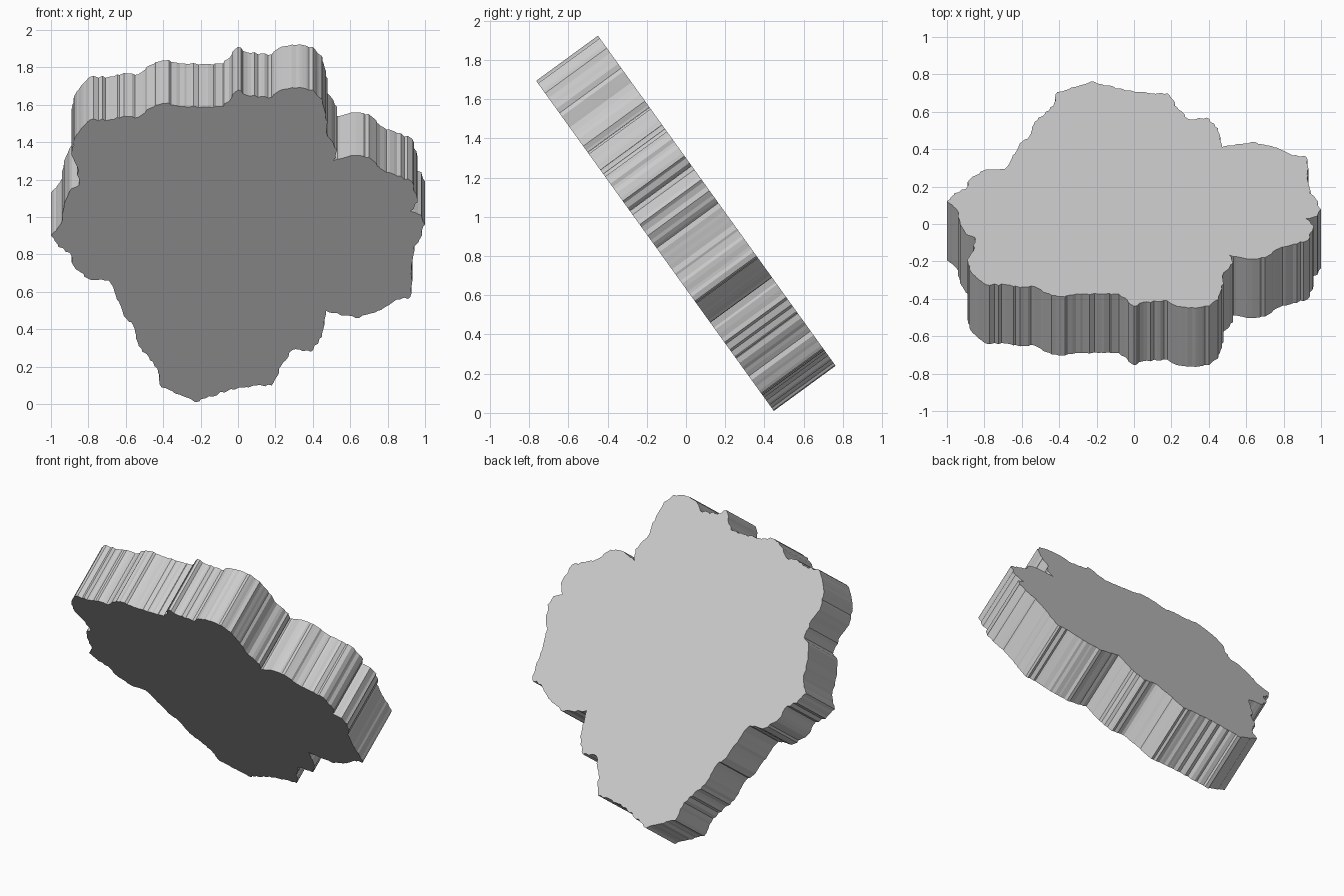
import bpy
import bmesh
import random
from mathutils import Vector

random.seed(4)

default_cube = bpy.data.objects.get("Cube")
if default_cube:
    bpy.data.objects.remove(default_cube, do_unlink=True)

# Main corners of the ragged outline, as (x, height) on the lower face
corners = [
    (-.23, .01), (-.31, .05), (-.41, .09), (-.43, .19), (-.53, .31), (-.56, .42),
    (-.61, .47), (-.66, .6), (-.69, .66), (-.8, .67), (-.88, .74), (-.9, .81),
    (-.96, .84), (-1, .9), (-.94, .98), (-.93, 1.07), (-.9, 1.14), (-.85, 1.17),
    (-.86, 1.27), (-.89, 1.33), (-.88, 1.4), (-.84, 1.47), (-.79, 1.52), (-.69, 1.52),
    (-.61, 1.54), (-.55, 1.53), (-.44, 1.6), (-.37, 1.61), (-.31, 1.59), (-.08, 1.59),
    (0, 1.68), (.05, 1.65), (.18, 1.64), (.23, 1.68), (.31, 1.69), (.4, 1.68),
    (.45, 1.63), (.47, 1.55), (.48, 1.43), (.53, 1.36), (.51, 1.3), (.63, 1.33),
    (.7, 1.32), (.76, 1.26), (.85, 1.22), (.93, 1.19), (.96, 1.08), (.92, 1.03),
    (.98, 1.01), (1, .96), (.97, .88), (.94, .84), (.93, .75), (.93, .64), (.92, .57),
    (.85, .56), (.75, .5), (.63, .46), (.47, .5), (.45, .36), (.39, .28), (.29, .29),
    (.24, .22), (.18, .1), (.1, .1), (-.04, .08),
]


def roughen(points, steps, amount):
    """Split every edge and nudge the new points sideways for a chipped rim."""
    result = []
    for index, point in enumerate(points):
        start = Vector(point)
        end = Vector(points[(index + 1) % len(points)])
        edge = end - start
        normal = Vector((-edge.y, edge.x)).normalized()
        result.append(start)
        count = max(1, round(edge.length / steps))
        for step in range(1, count):
            along = (step + random.uniform(-.3, .3)) / count
            result.append(start + edge * along + normal * random.uniform(-amount, amount))
    return result


def on_tilted_face(point):
    """Place an outline point on the leaning plane of the slab."""
    return Vector((point.x, .455 - .72 * point.y, max(point.y, 0)))


# Slab: one ragged face extruded along its own normal
mesh = bpy.data.meshes.new("ragged_slab")
bm = bmesh.new()
outline = [bm.verts.new(on_tilted_face(p)) for p in roughen(corners, .02, .006)]
face = bm.faces.new(outline)
extruded = bmesh.ops.extrude_face_region(bm, geom=[face], use_keep_orig=True)
moved = [item for item in extruded["geom"] if isinstance(item, bmesh.types.BMVert)]
bmesh.ops.translate(bm, verts=moved, vec=(0, .315, .23))
bmesh.ops.recalc_face_normals(bm, faces=bm.faces[:])
bm.to_mesh(mesh)
bm.free()

slab = bpy.data.objects.new("ragged_slab", mesh)
bpy.context.collection.objects.link(slab)

# Plain grey all over
colour = (.6, .6, .6, 1)
grey = bpy.data.materials.new("light_grey")
grey.use_nodes = True
grey.diffuse_color = colour
for node in grey.node_tree.nodes:
    if node.type == "BSDF_PRINCIPLED":
        node.inputs["Base Color"].default_value = colour
mesh.materials.append(grey)
